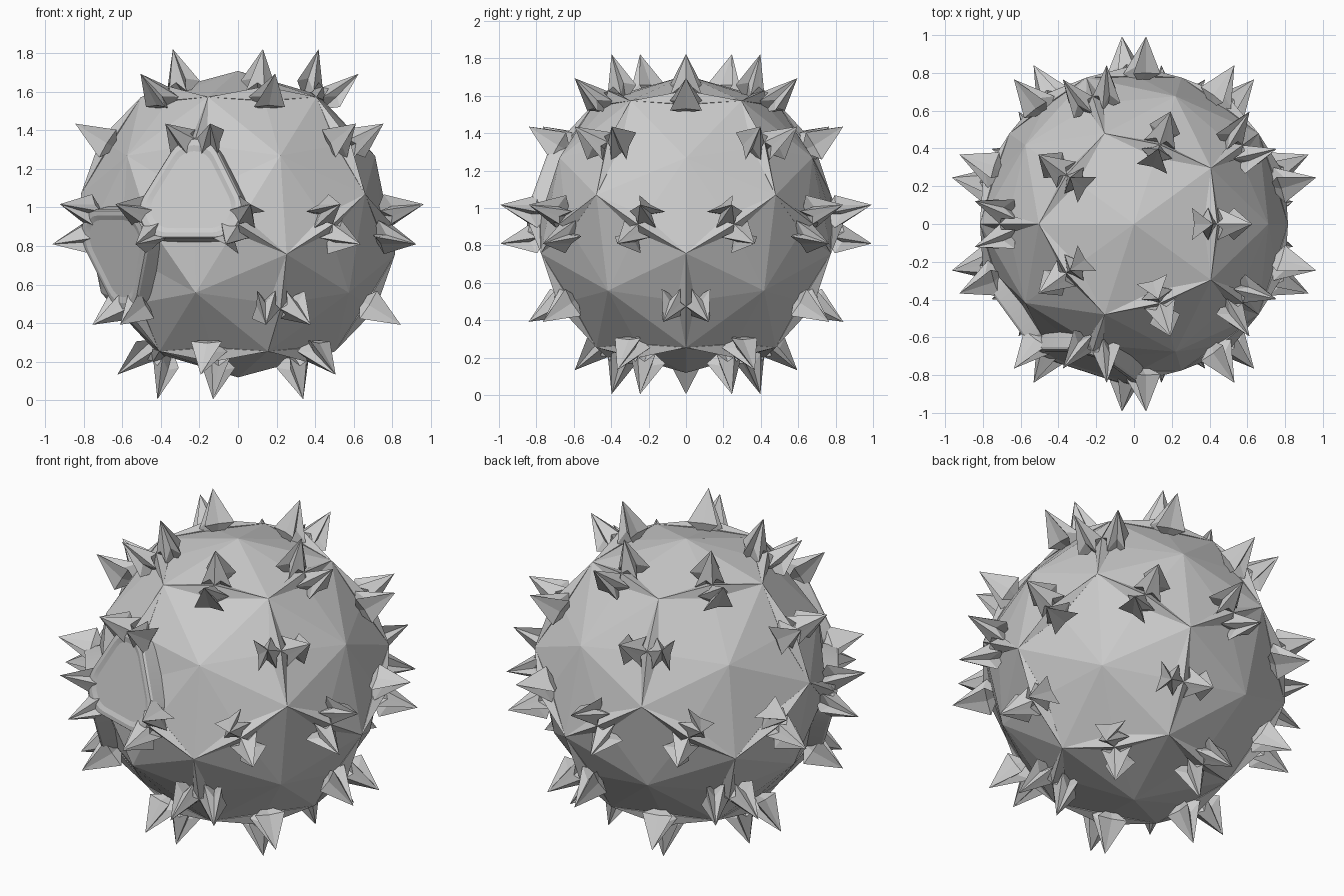
import bpy, bmesh, math
from mathutils import Vector

if "Cube" in bpy.data.objects:
    bpy.data.objects.remove(bpy.data.objects["Cube"])

C = Vector((0, 0, 0.913))         # centre of the ball
R_PENT, R_CORNER, R_MID = 0.795, 0.83, 0.79


def make(name, verts, faces):
    me = bpy.data.meshes.new(name)
    me.from_pydata([v + C for v in verts], [], faces)
    bm = bmesh.new()
    bm.from_mesh(me)
    bmesh.ops.remove_doubles(bm, verts=bm.verts, dist=1e-5)
    bmesh.ops.recalc_face_normals(bm, faces=bm.faces)
    bm.to_mesh(me)
    bm.free()
    ob = bpy.data.objects.new(name, me)
    bpy.context.collection.objects.link(ob)
    return ob


# icosahedral layout that drives every part
ico = bmesh.new()
bmesh.ops.create_icosphere(ico, subdivisions=1, radius=1)
panel_dirs = [Vector((-.304, -.934, .188)), Vector((-.795, -.577, -.188))]


def face_dir(f):
    return f.calc_center_median().normalized()


def is_panel(d):
    return any(d.dot(p) > 0.99 for p in panel_dirs)


# faceted ball: raised pentagon patches, flattened beneath the two panels
verts, faces = [], []
for f in ico.faces:
    d = face_dir(f)
    corner = d * (0.76 if is_panel(d) else R_CORNER)
    for e in f.edges:
        mid = (e.verts[0].co + e.verts[1].co).normalized() * R_MID
        for v in e.verts:
            i = len(verts)
            verts += [v.co.normalized() * R_PENT, mid, corner]
            faces.append((i, i + 1, i + 2))
make("faceted_ball", verts, faces)

# thin ridges along pentagon seams and paired thorns at their middles
rv, rf, tv, tf = [], [], [], []
# star-shaped thorn foot: (along pair, across pair, height from centre)
base = [(.12, 0, .80), (.13, .085, .795), (.088, .036, .835),
        (.03, .085, .795), (.03, .03, .845), (0, 0, .835),
        (.03, -.03, .845), (.03, -.085, .795), (.088, -.036, .835),
        (.13, -.085, .795)]
for e in ico.edges:
    a, b = (v.co.normalized() for v in e.verts)
    n = (a + b).normalized()
    t = (a - b).normalized()
    s = n.cross(t)
    i = len(rv)
    ends = []
    for f in e.link_faces:
        d = face_dir(f)
        ends.append(n * 0.74 + d * 0.06 if is_panel(d) else d * R_CORNER)
    rv += [ends[0], n * .785 + t * .05, ends[1], n * .785 - t * .05,
           n * .84, n * .72]
    for k in range(4):
        rf += [(i + k, i + (k + 1) % 4, i + 4),
               (i + (k + 1) % 4, i + k, i + 5)]
    for sg in (1, -1):
        i, m = len(tv), len(base)
        tv += [t * sg * p + s * q + n * r for p, q, r in base]
        tv += [n * .993 + t * sg * .122, n * .74 + t * sg * .06]
        for k in range(m):
            j = (k + 1) % m
            tf += [(i + k, i + j, i + m), (i + j, i + k, i + m + 1)]
make("seam_ridges", rv, rf)
# keep the two thorns of a pair as separate shells by not sharing faces
make("thorns", tv, tf)


# rounded triangular panels with a shallow inset
def rounded_tri(d, up, size, rad, h):
    side = d.cross(up)
    out = []
    for k in range(3):
        ca = k * math.tau / 3
        for j in range(9):
            a = ca + math.radians(-60 + 15 * j)
            x = (size - rad) * math.cos(ca) + rad * math.cos(a)
            y = (size - rad) * math.sin(ca) + rad * math.sin(a)
            out.append(d * h + up * x + side * y)
    return out


n_panel = 0
for f in ico.faces:
    d = face_dir(f)
    if not is_panel(d):
        continue
    e = f.edges[0]
    up = (e.verts[0].co + e.verts[1].co).normalized()
    up = (up - d * up.dot(d)).normalized()
    loops = [(.305, .15, .70), (.305, .15, .785), (.297, .145, .797),
             (.265, .13, .80), (.235, .11, .792)]
    pv, pf = [], []
    for size, rad, h in loops:
        pv += rounded_tri(d, up, size, rad, h)
    m = 27
    for r in range(len(loops) - 1):
        for k in range(m):
            j = (k + 1) % m
            pf.append((r * m + k, r * m + j, (r + 1) * m + j, (r + 1) * m + k))
    pf.append(tuple(range(m))[::-1])
    pf.append(tuple(range((len(loops) - 1) * m, len(loops) * m)))
    n_panel += 1
    ob = make("window_panel_%d" % n_panel, pv, pf)
    bpy.ops.object.select_all(action='DESELECT')
    ob.select_set(True)
    bpy.context.view_layer.objects.active = ob
    bpy.ops.object.shade_smooth_by_angle(angle=math.radians(10))
ico.free()
